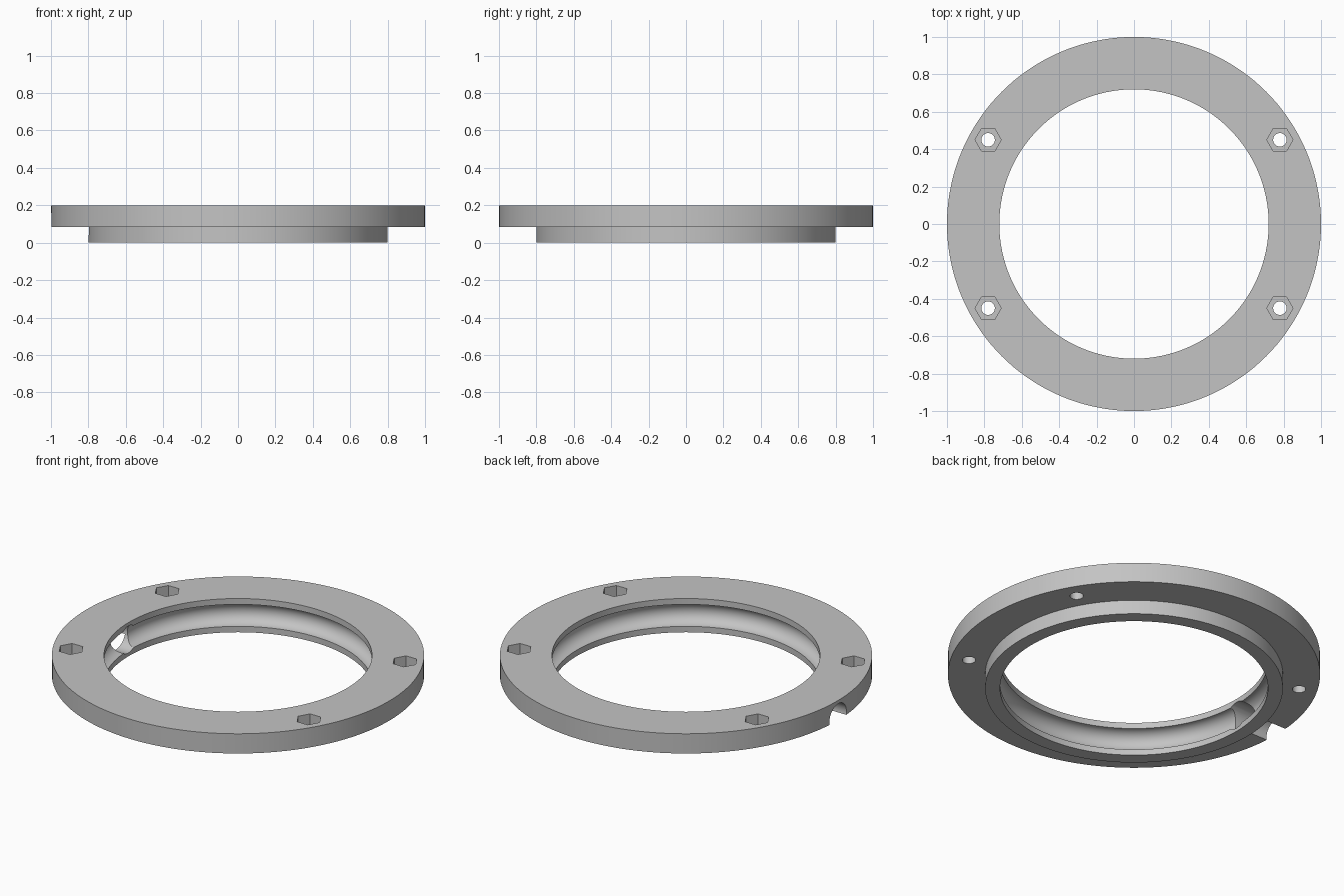
import bpy
import bmesh
import math
from mathutils import Matrix

cube = bpy.data.objects.get("Cube")
if cube:
    bpy.data.objects.remove(cube, do_unlink=True)

SEGMENTS = 144
OUTER, SPIGOT, BORE = 1.0, 0.8, 0.72
TOP, STEP, MID = 0.2, 0.083, 0.1
GROOVE = 0.065

grey = bpy.data.materials.new("plain grey")
grey.use_nodes = True
colour = (0.55, 0.55, 0.55, 1)
grey.diffuse_color = colour
grey.node_tree.nodes["Principled BSDF"].inputs["Base Color"].default_value = colour


def make_object(name, bm):
    bmesh.ops.recalc_face_normals(bm, faces=bm.faces)
    mesh = bpy.data.meshes.new(name)
    bm.to_mesh(mesh)
    bm.free()
    mesh.materials.append(grey)
    obj = bpy.data.objects.new(name, mesh)
    bpy.context.collection.objects.link(obj)
    return obj


def cylinder(name, sides, radius, length, matrix):
    bm = bmesh.new()
    bmesh.ops.create_cone(bm, cap_ends=True, segments=sides, radius1=radius,
                          radius2=radius, depth=length, matrix=matrix)
    obj = make_object(name, bm)
    obj.hide_render = True
    return obj


# Flanged ring: stepped outside, half-round groove around the bore
profile = [(BORE, 0), (SPIGOT, 0), (SPIGOT, STEP), (OUTER, STEP), (OUTER, TOP), (BORE, TOP)]
for i in range(17):
    a = math.pi * (0.5 - i / 16)
    profile.append((BORE + GROOVE * math.cos(a), MID + GROOVE * math.sin(a)))

bm = bmesh.new()
rings = []
for s in range(SEGMENTS):
    t = math.tau * s / SEGMENTS
    rings.append([bm.verts.new((r * math.cos(t), r * math.sin(t), z)) for r, z in profile])
for s, ring in enumerate(rings):
    following = rings[(s + 1) % SEGMENTS]
    for i in range(len(profile)):
        j = (i + 1) % len(profile)
        bm.faces.new((ring[i], following[i], following[j], ring[j]))
ring_obj = make_object("flanged_ring", bm)

# Sideways cable hole, then four bolt holes with hexagonal nut pockets
cutters = [cylinder("cable_hole_cutter", 48, 0.08, 0.7,
                    Matrix.Translation((-0.85, 0, MID)) @ Matrix.Rotation(math.pi / 2, 4, "Y"))]
for x in (-0.78, 0.78):
    for y in (-0.45, 0.45):
        cutters.append(cylinder("bolt_hole_cutter", 32, 0.036, 0.6,
                                Matrix.Translation((x, y, MID))))
        cutters.append(cylinder("nut_pocket_cutter", 6, 0.07, 0.14,
                                Matrix.Translation((x, y, TOP)) @ Matrix.Rotation(math.pi / 2, 4, "Z")))

for cutter in cutters:
    cut = ring_obj.modifiers.new(cutter.name, "BOOLEAN")
    cut.operation = "DIFFERENCE"
    cut.solver = "EXACT"
    cut.object = cutter

# Apply the cuts and drop the cutters
bpy.context.view_layer.update()
evaluated = ring_obj.evaluated_get(bpy.context.evaluated_depsgraph_get())
result = bpy.data.meshes.new_from_object(evaluated)
ring_obj.modifiers.clear()
ring_obj.data = result
for cutter in cutters:
    bpy.data.objects.remove(cutter, do_unlink=True)

for obj in bpy.context.selected_objects:
    obj.select_set(False)
ring_obj.select_set(True)
bpy.context.view_layer.objects.active = ring_obj
bpy.ops.object.shade_smooth_by_angle(angle=math.radians(30))
